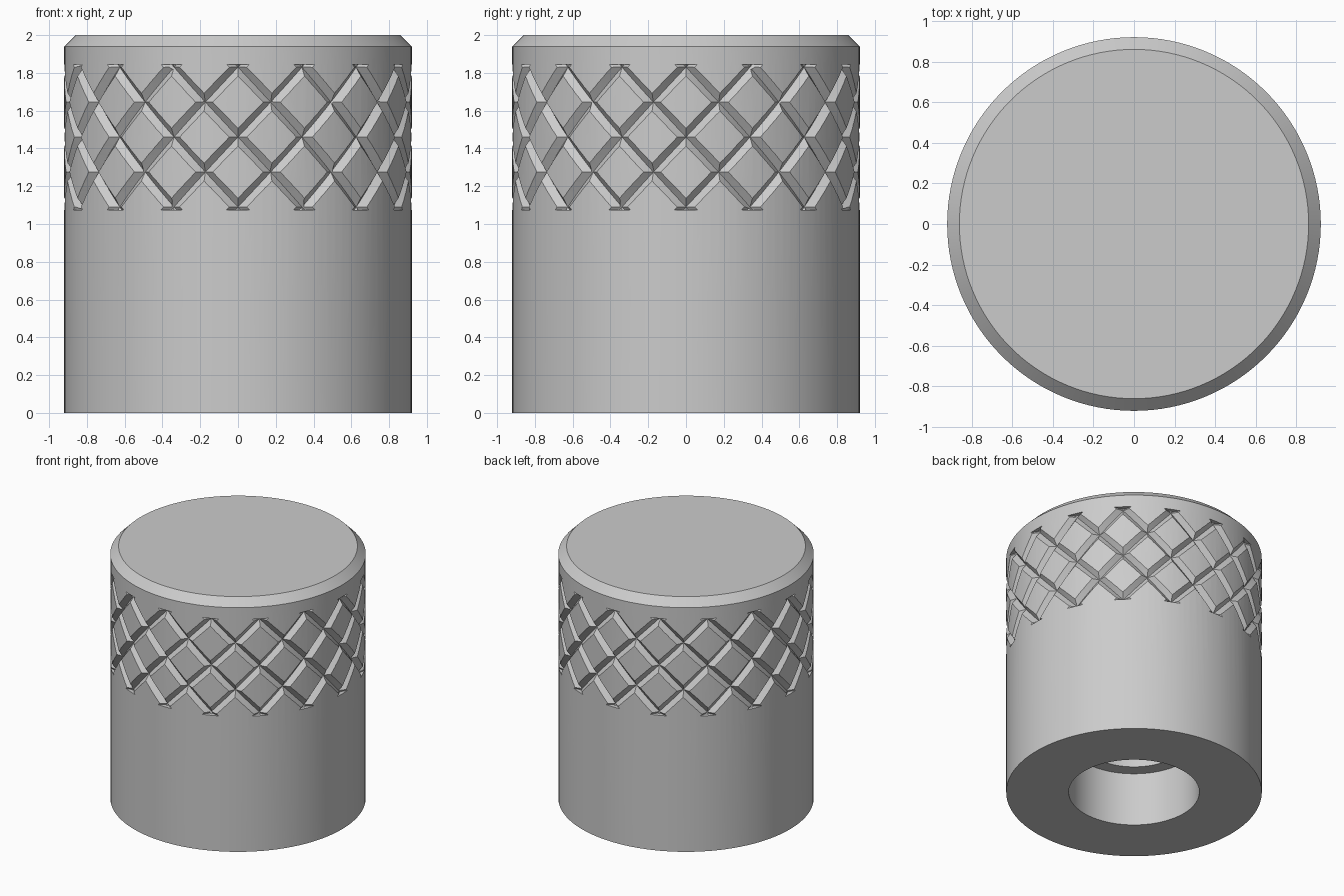
import bpy, bmesh
from math import pi, sin, cos, radians
from mathutils import Vector

if "Cube" in bpy.data.objects:
    bpy.data.objects.remove(bpy.data.objects["Cube"])

RADIUS = 0.92
GROOVES = 16              # helices in each direction
MID, HALF = 1.46, 0.385   # height and half-height of the knurled band
STEP = 0.185              # rise between neighbouring rows of crossings
DEPTH, WIDTH = 0.035, 0.09

grey = bpy.data.materials.new("plain_grey")
grey.use_nodes = True
colour = (0.6, 0.6, 0.6, 1)
grey.diffuse_color = colour
grey.node_tree.nodes["Principled BSDF"].inputs["Base Color"].default_value = colour


def add_object(name, bm):
    bmesh.ops.recalc_face_normals(bm, faces=bm.faces)
    mesh = bpy.data.meshes.new(name)
    bm.to_mesh(mesh)
    bm.free()
    mesh.materials.append(grey)
    obj = bpy.data.objects.new(name, mesh)
    bpy.context.collection.objects.link(obj)
    return obj


def lathe(name, profile, segments):
    bm = bmesh.new()
    verts = [bm.verts.new((r, 0, z)) for r, z in profile]
    edges = [bm.edges.new(pair) for pair in zip(verts, verts[1:])]
    bmesh.ops.spin(bm, geom=verts + edges, cent=(0, 0, 0), axis=(0, 0, 1),
                   angle=2 * pi, steps=segments, use_duplicate=False)
    bmesh.ops.remove_doubles(bm, verts=bm.verts, dist=1e-4)
    return add_object(name, bm)


def groove_cutter(name, hand, steps=16):
    """All V-shaped helical grooves that lean one way."""
    bm = bmesh.new()
    over = 0.02                                  # reach outside the wall
    spread = WIDTH / 2 * (1 + over / DEPTH) / RADIUS
    for k in range(GROOVES):
        rings = []
        for s in range(steps + 1):
            dz = HALF * (2 * s / steps - 1)
            a = 2 * pi * k / GROOVES + hand * dz / STEP * pi / GROOVES
            section = ((RADIUS - DEPTH, a), (RADIUS + over, a - spread),
                       (RADIUS + over, a + spread))
            rings.append([bm.verts.new((r * cos(t), r * sin(t), MID + dz))
                          for r, t in section])
        for lo, hi in zip(rings, rings[1:]):
            for i in range(3):
                j = (i + 1) % 3
                bm.faces.new((lo[i], lo[j], hi[j], hi[i]))
        bm.faces.new(rings[0])
        bm.faces.new(rings[-1])
    bmesh.ops.triangulate(bm, faces=bm.faces)
    return add_object(name, bm)


# Solid knob with a chamfered top and a stepped bore from below
knob = lathe("knob_body", [(0, 2), (0.86, 2), (RADIUS, 1.94), (RADIUS, 0),
                           (0.47, 0), (0.47, 0.425), (0.37, 0.425),
                           (0.37, 1.4), (0, 1.4)], 128)

# Crossed helical grooves around the grip band
bpy.context.view_layer.objects.active = knob
knob.select_set(True)
for hand in (1, -1):
    cutter = groove_cutter("groove_cutter", hand)
    cutter.hide_render = True
    mod = knob.modifiers.new("knurl", 'BOOLEAN')
    mod.operation = 'DIFFERENCE'
    mod.solver = 'EXACT'
    mod.object = cutter
    bpy.ops.object.modifier_apply(modifier=mod.name)
    bpy.data.objects.remove(cutter)

bpy.ops.object.shade_smooth_by_angle(angle=radians(25))
